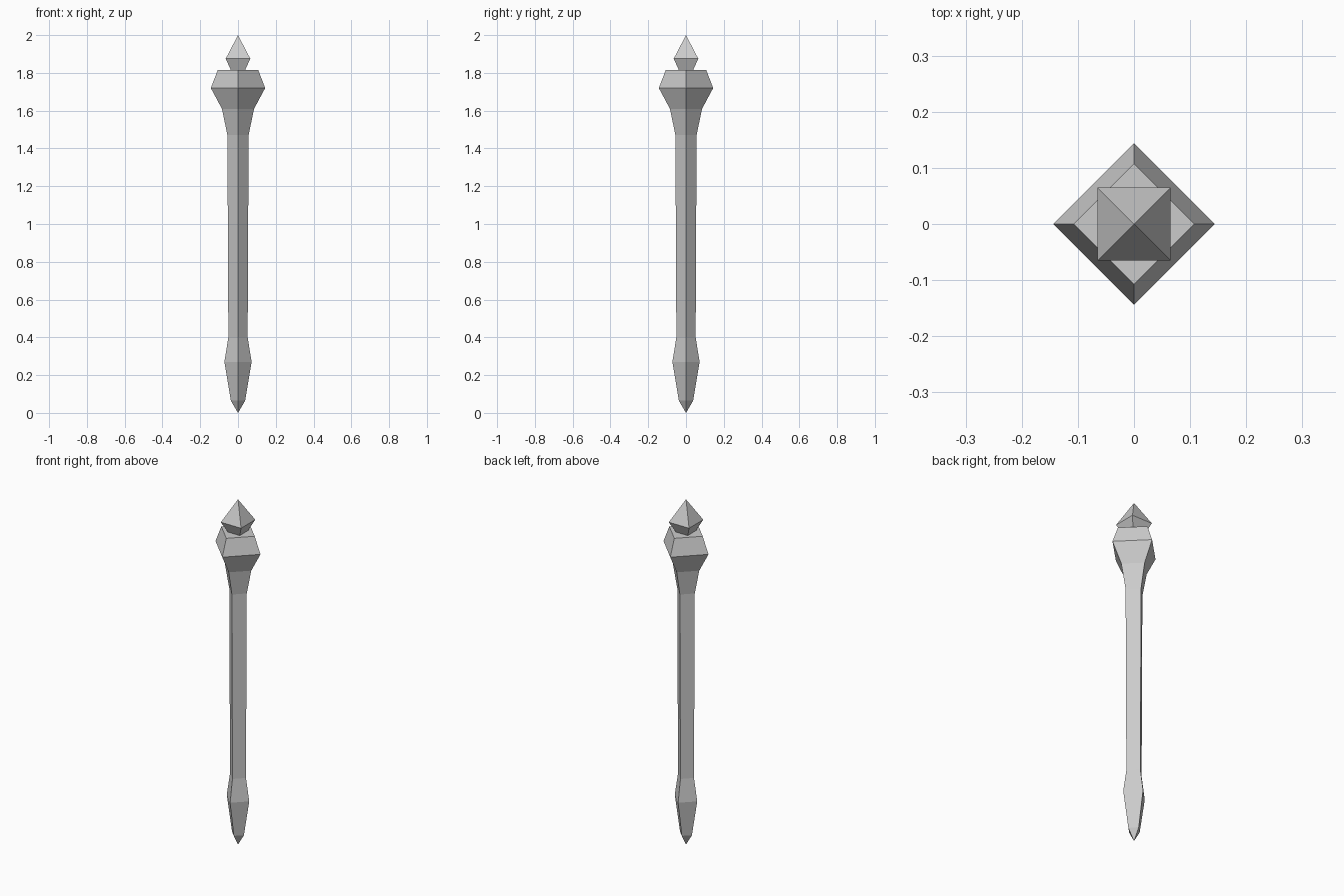
import bpy, bmesh, math

if "Cube" in bpy.data.objects:
    bpy.data.objects.remove(bpy.data.objects["Cube"])


def lathe(name, profile, start_angle):
    """Four-sided body from (radius, z) pairs; radius 0 makes a point."""
    bm = bmesh.new()
    rings = []
    for r, z in profile:
        if r == 0:
            rings.append([bm.verts.new((0, 0, z))])
        else:
            angles = [start_angle + k * math.pi / 2 for k in range(4)]
            rings.append([bm.verts.new((r * math.cos(a), r * math.sin(a), z)) for a in angles])
    for a, b in zip(rings, rings[1:]):
        for k in range(4):
            n = (k + 1) % 4
            corners = [a[k % len(a)], a[n % len(a)], b[n % len(b)], b[k % len(b)]]
            bm.faces.new(list(dict.fromkeys(corners)))
    # flat end caps where the profile does not close to a point
    for ring in (rings[0], rings[-1]):
        if len(ring) == 4:
            bm.faces.new(ring)
    bmesh.ops.recalc_face_normals(bm, faces=bm.faces)
    mesh = bpy.data.meshes.new(name)
    bm.to_mesh(mesh)
    bm.free()
    obj = bpy.data.objects.new(name, mesh)
    bpy.context.collection.objects.link(obj)
    return obj


# Shaft with pointed foot and flared head, corners on the x and y axes
lathe("shaft", [(0, 0), (0.038, 0.065), (0.072, 0.27), (0.051, 0.40),
                (0.056, 1.47), (0.085, 1.61), (0.144, 1.72), (0.107, 1.815)], 0)

# Pointed finial, turned 45 degrees so its sides face the axes
s = math.sqrt(2)
lathe("finial", [(0.037 * s, 1.813), (0.065 * s, 1.875), (0, 2.0)], math.pi / 4)
